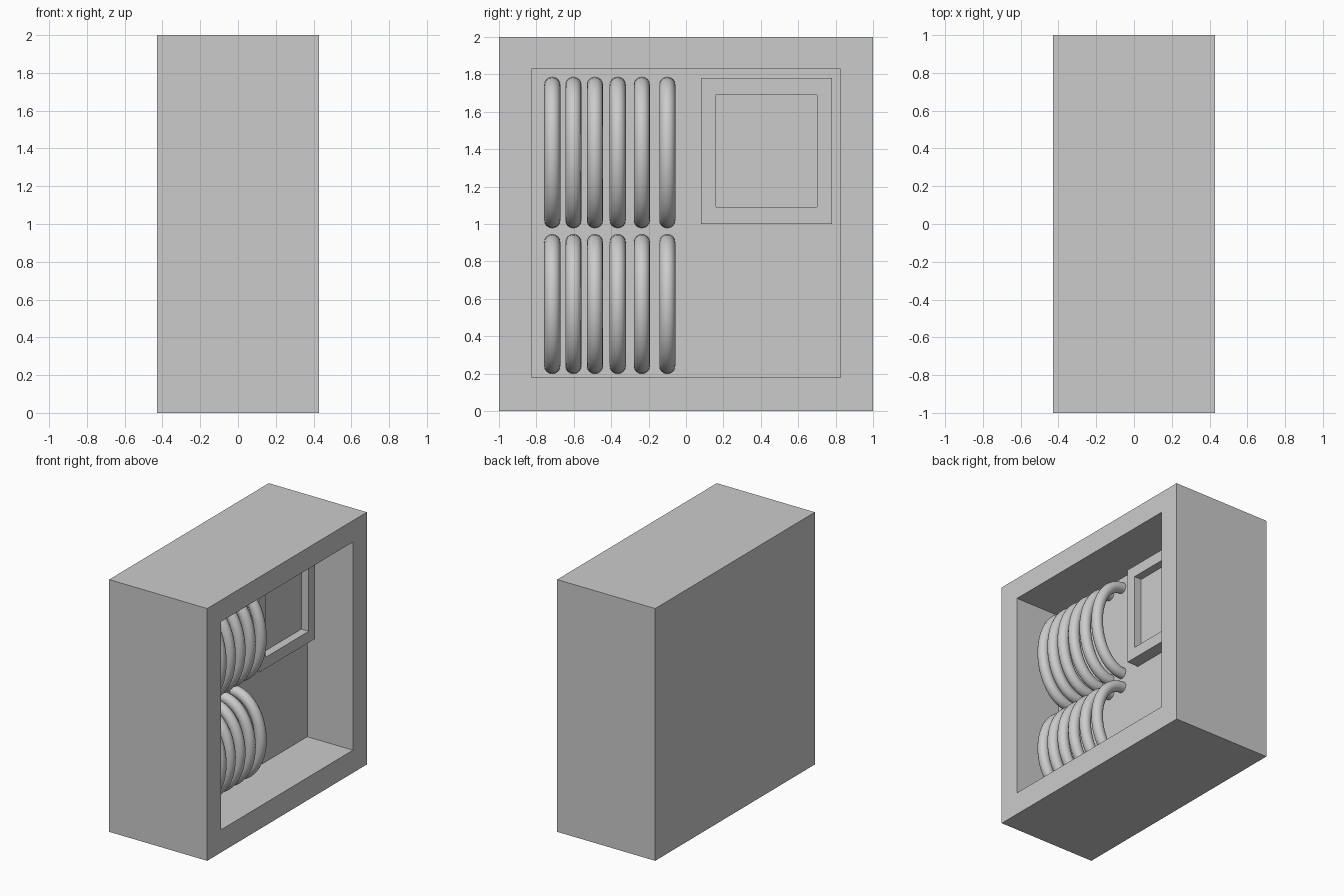
import bpy, bmesh, math

if "Cube" in bpy.data.objects:
    bpy.data.objects.remove(bpy.data.objects["Cube"])


def recessed_box(name, outer, inner, x_back, x_front, x_floor):
    """Box with a rectangular pocket sunk into its +x face; rects are y0, y1, z0, z1."""
    bm = bmesh.new()
    rings = []
    for (y0, y1, z0, z1), x in ((outer, x_back), (outer, x_front),
                                (inner, x_front), (inner, x_floor)):
        rings.append([bm.verts.new((x, y, z)) for y, z in
                      ((y0, z0), (y1, z0), (y1, z1), (y0, z1))])
    for a, b in zip(rings, rings[1:]):
        for i in range(4):
            j = (i + 1) % 4
            bm.faces.new((a[i], a[j], b[j], b[i]))
    bm.faces.new(rings[0][::-1])
    bm.faces.new(rings[-1])
    bmesh.ops.recalc_face_normals(bm, faces=bm.faces)
    mesh = bpy.data.meshes.new(name)
    bm.to_mesh(mesh)
    bm.free()
    ob = bpy.data.objects.new(name, mesh)
    bpy.context.collection.objects.link(ob)
    return ob


FLOOR = 0.03   # x of the pocket floor


def coil_hoop(name, y, zc, rz, rx=0.24, tube=0.043, steps=24, sides=16):
    """Half-elliptical tube standing out of the pocket floor."""
    bm = bmesh.new()
    rings = []
    for s in range(steps + 1):
        t = math.pi * s / steps - math.pi / 2
        px, pz = FLOOR + rx * math.cos(t), zc + rz * math.sin(t)
        nx, nz = rz * math.cos(t), rx * math.sin(t)
        n = math.hypot(nx, nz)
        nx, nz = nx / n, nz / n
        ring = []
        for k in range(sides):
            a = 2 * math.pi * k / sides
            r = tube * math.cos(a)
            ring.append(bm.verts.new((px + nx * r, y + tube * math.sin(a), pz + nz * r)))
        rings.append(ring)
    for a, b in zip(rings, rings[1:]):
        for k in range(sides):
            j = (k + 1) % sides
            bm.faces.new((a[k], a[j], b[j], b[k])).smooth = True
    bm.faces.new(rings[0])
    bm.faces.new(rings[-1])
    bmesh.ops.recalc_face_normals(bm, faces=bm.faces)
    mesh = bpy.data.meshes.new(name)
    bm.to_mesh(mesh)
    bm.free()
    ob = bpy.data.objects.new(name, mesh)
    bpy.context.collection.objects.link(ob)


# Housing with open pocket on the right side
recessed_box("housing", (-1, 1, 0, 2), (-0.825, 0.825, 0.18, 1.83), -0.43, 0.43, FLOOR)

# Raised screen frame
recessed_box("screen_frame", (0.08, 0.78, 1.0, 1.78), (0.16, 0.70, 1.09, 1.69),
             FLOOR - 0.02, 0.13, 0.065)

# Two rows of coil hoops
for row, zc, rz in (("upper", 1.382, 0.361), ("lower", 0.572, 0.330)):
    for i, y in enumerate((-0.715, -0.602, -0.487, -0.365, -0.236, -0.10)):
        coil_hoop(f"{row}_coil_{i + 1}", y, zc, rz)
